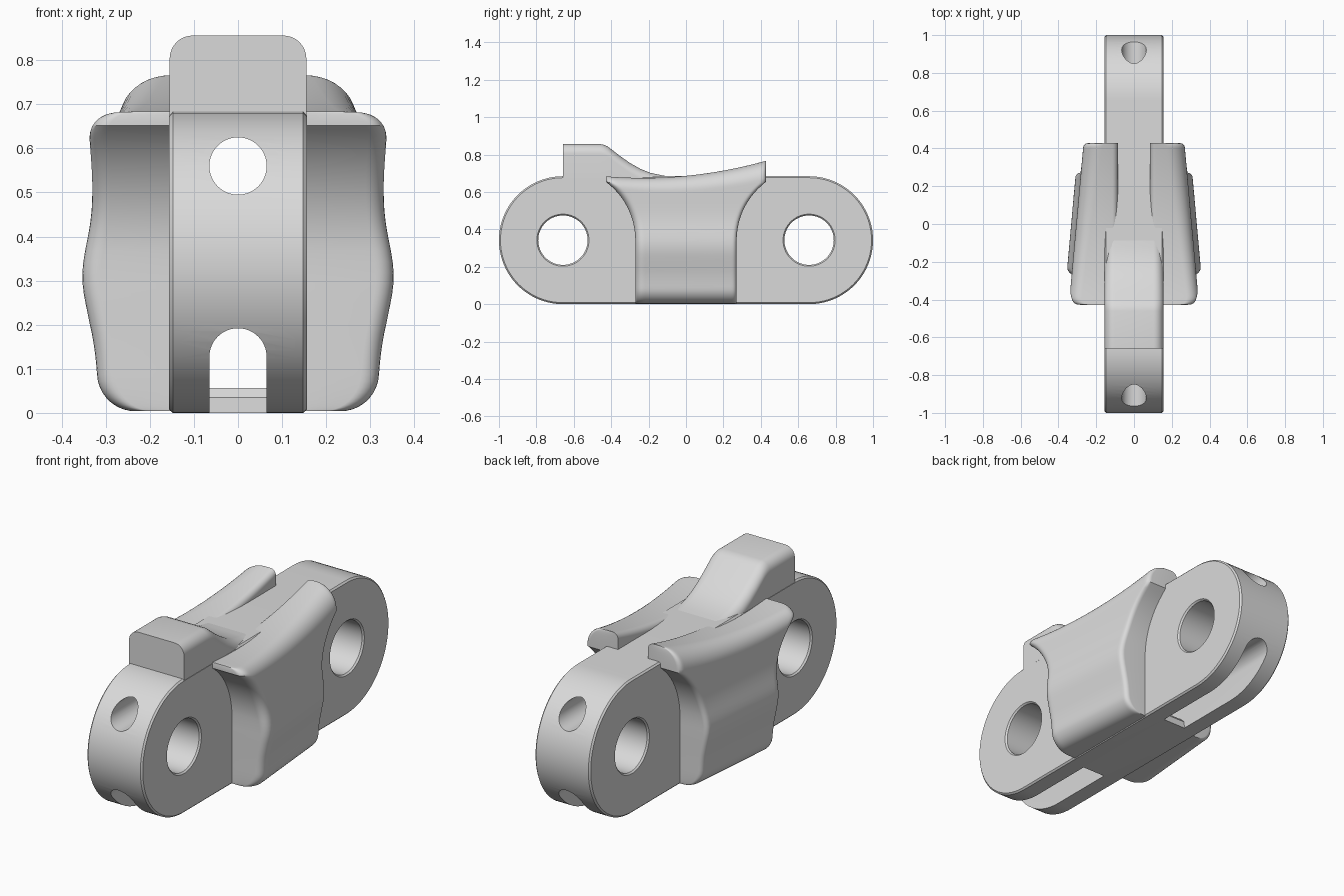
import bpy, bmesh
from math import sin, cos, pi, sqrt, exp, radians

cube = bpy.data.objects.get("Cube")
if cube:
    bpy.data.objects.remove(cube, do_unlink=True)

steel = bpy.data.materials.new("plain grey")
steel.use_nodes = True
grey = (0.7, 0.7, 0.7, 1)
steel.diffuse_color = grey
steel.node_tree.nodes["Principled BSDF"].inputs["Base Color"].default_value = grey

R = 0.342        # end radius and axis height
PIN = 1 - R      # pin distance from the middle
HALF = 0.156     # half width of the link


def loft(name, rings, strip_caps=False):
    """Skin a list of equal closed rings and cap both ends."""
    bm = bmesh.new()
    loops = [[bm.verts.new(p) for p in ring] for ring in rings]
    n = len(loops[0])
    for a, b in zip(loops, loops[1:]):
        for i in range(n):
            j = (i + 1) % n
            bm.faces.new((a[i], a[j], b[j], b[i]))
    for cap in (loops[0], loops[-1]):
        if strip_caps:
            for k in range(n // 2 - 1):
                bm.faces.new((cap[k], cap[k + 1], cap[n - 2 - k], cap[n - 1 - k]))
        else:
            bm.faces.new(cap)
    bmesh.ops.recalc_face_normals(bm, faces=bm.faces)
    mesh = bpy.data.meshes.new(name)
    bm.to_mesh(mesh)
    bm.free()
    mesh.materials.append(steel)
    obj = bpy.data.objects.new(name, mesh)
    bpy.context.collection.objects.link(obj)
    return obj


def smooth(obj, angle=32):
    bpy.ops.object.select_all(action='DESELECT')
    obj.select_set(True)
    bpy.context.view_layer.objects.active = obj
    bpy.ops.object.shade_smooth_by_angle(angle=radians(angle))


def circle(r, n=64):
    return [(r * cos(2 * pi * k / n), r * sin(2 * pi * k / n)) for k in range(n)]


def inset(d, r):
    """Inset of a rounded edge of radius r at distance d from the rim."""
    d = max(d, 0)
    return r - sqrt(r * r - (r - d) ** 2) if d < r else 0


# Link body: stadium outline with lightly chamfered rims
def stadium(x, r, n=40):
    pts = []
    for side in (1, -1):
        for k in range(n + 1):
            a = -pi / 2 + pi * k / n
            pts.append((x, side * (PIN + r * cos(a)), R + side * r * sin(a)))
    return pts


c = 0.008
body = loft("link_body", [stadium(-HALF, R - c), stadium(-HALF + c, R),
                          stadium(HALF - c, R), stadium(HALF, R - c)])

# Cutters: two pin holes, an upper bore and a lower channel
cutters = []
for y0 in (-PIN, PIN):
    cutters.append(loft("pin_cutter", [
        [(x, y0 + a, R + b) for a, b in circle(r)]
        for x, r in ((-0.2, 0.18), (-0.148, 0.132), (0.148, 0.132), (0.2, 0.18))]))
bore = 0.065
cutters.append(loft("bore_cutter", [
    [(a, y, 0.56 + b) for a, b in circle(bore)] for y in (-1.1, 1.1)]))


def arch(y, floor):
    top = [(bore * cos(pi * k / 24), y, 0.127 + bore * sin(pi * k / 24)) for k in range(25)]
    return top + [(-bore, y, floor), (bore, y, floor)]


steps = [(-1.1, -0.1), (-0.31, -0.1), (-0.305, 0.035), (-0.285, 0.057)]
steps += [(-y, f) for y, f in reversed(steps)]
cutters.append(loft("channel_cutter", [arch(y, f) for y, f in steps]))

for cutter in cutters:
    cutter.hide_render = True
    mod = body.modifiers.new("cut", 'BOOLEAN')
    mod.operation, mod.solver, mod.object = 'DIFFERENCE', 'EXACT', cutter
bpy.context.view_layer.update()
graph = bpy.context.evaluated_depsgraph_get()
cut_mesh = bpy.data.meshes.new_from_object(body.evaluated_get(graph))
body.modifiers.clear()
body.data = cut_mesh
for cutter in cutters:
    bpy.data.objects.remove(cutter, do_unlink=True)
smooth(body)

# Top stop: square front, curved ramp behind, rounded upper edges
ramp = [(-PIN, 0.856), (-0.46, 0.856), (-0.44, 0.852), (-0.42, 0.844), (-0.40, 0.829),
        (-0.35, 0.79), (-0.30, 0.755), (-0.245, 0.724), (-0.19, 0.702),
        (-0.12, 0.687), (-0.03, 0.679)]


def stop_ring(y, z, w=HALF - 0.001, r=0.052):
    right = [(w - r + r * cos(pi * k / 16), y, z - r + r * sin(pi * k / 16)) for k in range(9)]
    right.insert(0, (w, y, 0.627))
    return right + [(-x, y, h) for x, y, h in reversed(right)]


smooth(loft("top_stop", [stop_ring(y, z) for y, z in ramp]), 40)


# Side cheeks: bulged plates with ends hollowed around the neighbouring links
def half_length(z):
    if z < R:
        return 0.27
    h = min(z - R, 0.311)
    return PIN - sqrt(0.387 ** 2 - h * h)


def cheek_ring(side, u, n=44):
    yt = 0.425 * u
    top = 0.686 + 0.098 * yt + 0.215 * yt * yt
    inner, outer = [], []
    for k in range(n + 1):
        z = 0.004 + (top - 0.004) * (0.5 - 0.5 * cos(pi * k / n))
        length = half_length(z)
        y = u * length
        x = 0.33 + 0.027 * exp(-((z - 0.31) / 0.11) ** 2) - 0.012 * max(0, 1 - z / 0.2)
        x -= 0.09 * (y + 0.27)
        x -= inset(top - z, 0.08 + 0.02 * u) + inset(z - 0.004, 0.08)
        x -= inset((1 - abs(u)) * length, 0.045 if u < 0 else 0.022)
        inner.append((side * (0.085 + inset(top - z, 0.03)), y, z))
        outer.append((side * x, y, z))
    return inner + outer[::-1]


stations = [sin(pi / 2 * (k / 20 - 1)) for k in range(41)]
for name, side in (("left_cheek", 1), ("right_cheek", -1)):
    smooth(loft(name, [cheek_ring(side, u) for u in stations], True), 40)
